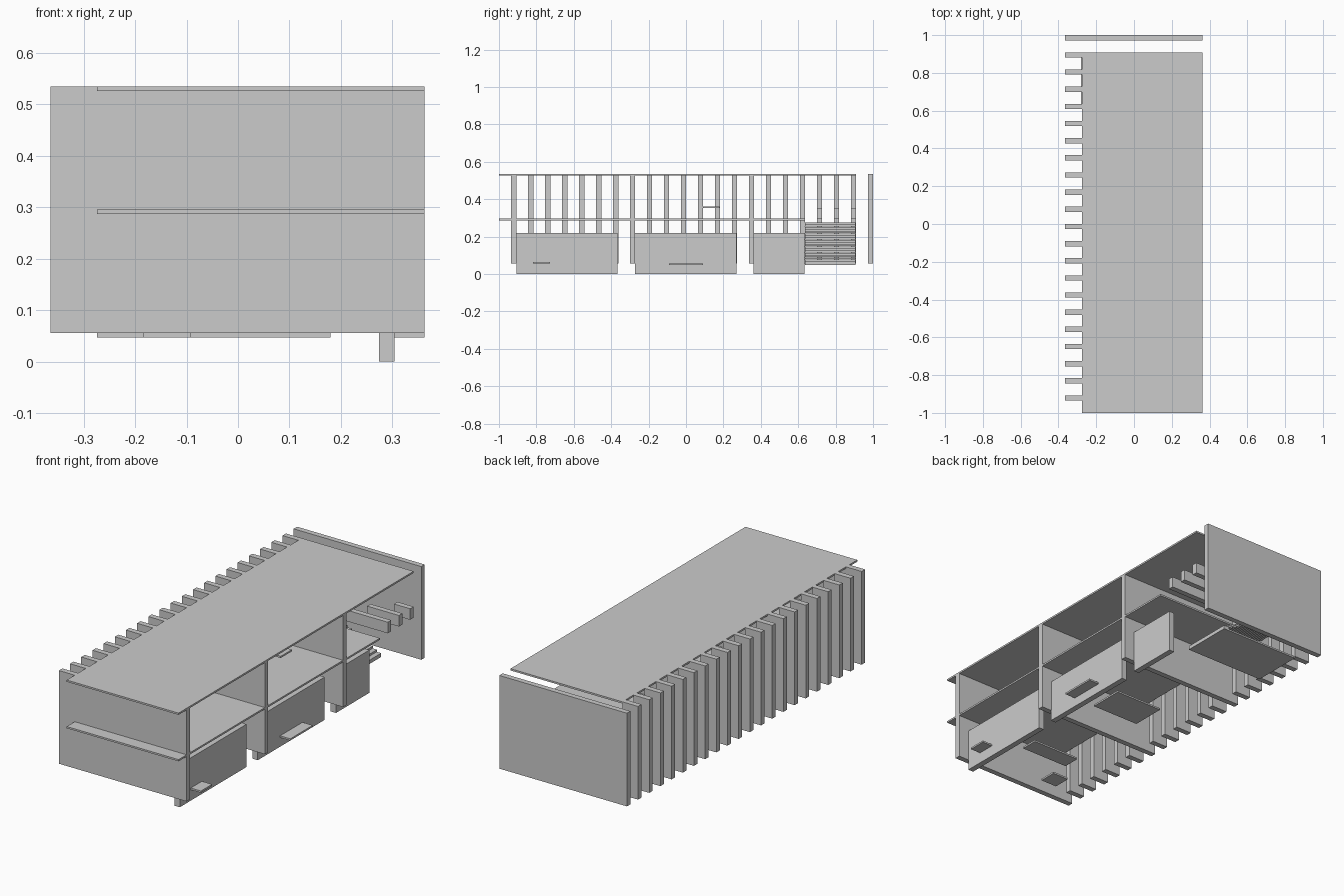
import bpy, bmesh
from mathutils import Matrix, Vector

if "Cube" in bpy.data.objects:
    bpy.data.objects.remove(bpy.data.objects["Cube"])


def boxes(name, specs):
    """One object made of boxes given as ((x0, x1), (y0, y1), (z0, z1))."""
    bm = bmesh.new()
    for spec in specs:
        lo = Vector([s[0] for s in spec])
        hi = Vector([s[1] for s in spec])
        m = Matrix.Translation((lo + hi) / 2) @ Matrix.Diagonal((*(hi - lo), 1))
        bmesh.ops.create_cube(bm, size=1, matrix=m)
    mesh = bpy.data.meshes.new(name)
    bm.to_mesh(mesh)
    bm.free()
    obj = bpy.data.objects.new(name, mesh)
    bpy.context.collection.objects.link(obj)
    return obj


BACK, INNER, FRONT = -0.364, -0.274, 0.362   # depth lines
PITCH, THICK = 0.0908, 0.028                 # rhythm of the fins


def fin_y(i):
    y = -0.935 + i * PITCH
    return (y, y + THICK)


# Cross walls at every seventh bay, short fins between them
for i in range(22):
    is_wall = i % 7 == 0
    boxes("cross_wall" if is_wall else "facade_fin",
          [((BACK, FRONT if is_wall else INNER), fin_y(i), (0.056, 0.535))])

# Roof and upper floor
boxes("roof", [((INNER, FRONT), (-1, 0.909), (0.526, 0.535))])
boxes("upper_floor", [((INNER, FRONT), (-1, 0.635), (0.287, 0.296))])

# Low front panels reaching the ground
for y0, y1 in ((-0.907, -0.365), (-0.274, 0.27), (0.362, 0.634)):
    boxes("front_panel", [((0.274, 0.304), (y0, y1), (0, 0.22))])

# Ground level platforms
G = (0.047, 0.056)
boxes("stair_landing", [((INNER, 0.18), (0.635, 0.906), G)])
boxes("middle_platform", [((-0.092, 0.18), (-0.092, 0.09), G)])
boxes("long_platform", [((-0.092, 0.18), (-0.635, -0.545), G)])
boxes("small_platform", [((-0.184, -0.092), (-0.818, -0.727), G)])

# Ledges on the front panels and a small shelf upstairs
boxes("wide_ledge", [((0.304, FRONT), (-0.092, 0.09), G)])
boxes("narrow_ledge", [((0.304, FRONT), (-0.818, -0.727), (0.056, 0.065))])
boxes("upper_shelf", [((0.09, 0.18), (0.09, 0.18), (0.353, 0.362))])

# Stair treads rising towards the back
N = 19
boxes("stair_treads", [
    ((0.18 - (k + 1) * 0.454 / N - 0.006, 0.18 - k * 0.454 / N),
     (0.635, 0.906),
     (0.056 + k * 0.0116, 0.0665 + k * 0.0116)) for k in range(N)])

# Three staggered beams beside the stair
for i, length in ((18, 0.272), (19, 0.181), (20, 0.091)):
    boxes("balcony_beam", [((FRONT - length, FRONT), fin_y(i), (0.296, 0.353))])
